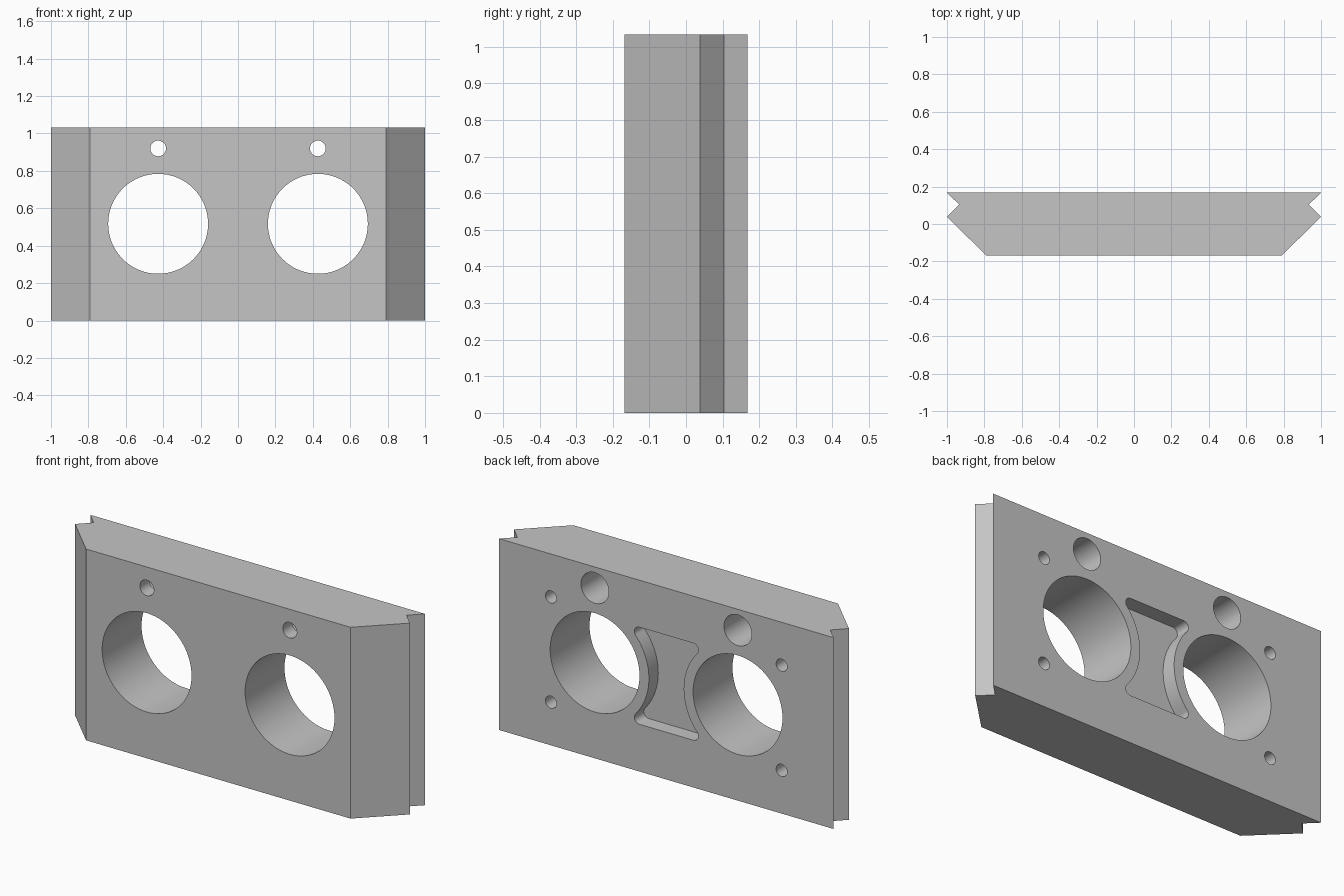
import bpy, bmesh, math

cube = bpy.data.objects.get("Cube")
if cube:
    bpy.data.objects.remove(cube, do_unlink=True)

HEIGHT, FRONT, BACK = 1.033, -0.168, 0.168
BORE_X, MID_Z, BORE_R = 0.427, 0.517, 0.267
SCREW_Z = 0.92

grey = bpy.data.materials.new("plain_grey")
grey.diffuse_color = (0.56, 0.56, 0.56, 1)
grey.use_nodes = True
grey.node_tree.nodes["Principled BSDF"].inputs["Base Color"].default_value = (0.56, 0.56, 0.56, 1)


def prism(name, outline, direction):
    """Extrude a closed outline of 3D points along a direction."""
    bm = bmesh.new()
    face = bm.faces.new([bm.verts.new(p) for p in outline])
    new = bmesh.ops.extrude_face_region(bm, geom=[face])["geom"]
    bmesh.ops.translate(bm, vec=direction, verts=[v for v in new if isinstance(v, bmesh.types.BMVert)])
    bmesh.ops.recalc_face_normals(bm, faces=bm.faces)
    mesh = bpy.data.meshes.new(name)
    bm.to_mesh(mesh)
    bm.free()
    mesh.materials.append(grey)
    obj = bpy.data.objects.new(name, mesh)
    bpy.context.collection.objects.link(obj)
    return obj


def arc(cx, cz, r, start, end, steps):
    return [(cx + r * math.cos(a), cz + r * math.sin(a))
            for a in (start + (end - start) * i / steps for i in range(steps + 1))]


def cut(outline, y0, y1):
    """Subtract an outline in x and z from the plate between two depths."""
    tool = prism("cutter", [(x, y0, z) for x, z in outline], (0, y1 - y0, 0))
    tool.hide_render = True
    mod = plate.modifiers.new("cut", "BOOLEAN")
    mod.operation, mod.solver, mod.object = "DIFFERENCE", "EXACT", tool
    bpy.context.view_layer.objects.active = plate
    bpy.ops.object.modifier_apply(modifier=mod.name)
    bpy.data.objects.remove(tool, do_unlink=True)


def drill(x, z, r, y0, y1, sides):
    cut(arc(x, z, r, 0, math.tau, sides)[:-1], y0, y1)


# Plate: chamfered front edges and V-notched sides
half = [(0.79, FRONT), (1.0, 0.038), (0.935, 0.104), (1.0, BACK)]
section = half + [(-x, y) for x, y in reversed(half)]
plate = prism("mounting_plate", [(x, y, 0) for x, y in section], (0, 0, HEIGHT))

# Bores, stepped screw holes and blind holes on the back
for side in (-1, 1):
    x = side * BORE_X
    drill(x, MID_Z, BORE_R, FRONT - 0.1, BACK + 0.1, 96)
    drill(x, SCREW_Z, 0.042, FRONT - 0.1, BACK + 0.1, 40)
    drill(x, SCREW_Z, 0.083, FRONT + 0.08, BACK + 0.1, 56)
    for up in (-1, 1):
        drill(side * 0.689, MID_Z + up * 0.284, 0.033, BACK - 0.2, BACK + 0.1, 32)

# Shallow back pocket: sides follow the bores, corners are rounded
RIM, TOP, FILLET = 0.323, 0.262, 0.03
cz = TOP - FILLET
cx = BORE_X - math.sqrt((RIM + FILLET) ** 2 - cz ** 2)
meet = math.atan2(-cz, BORE_X - cx)
quarter = arc(cx, cz, FILLET, math.pi / 2, meet, 10)
quarter += arc(BORE_X, 0, RIM, meet + math.pi, math.pi, 14)[1:]
right = quarter + [(x, -z) for x, z in reversed(quarter[:-1])]
outline = right + [(-x, z) for x, z in reversed(right)]
cut([(x, MID_Z + z) for x, z in outline], BACK - 0.08, BACK + 0.1)

# Smooth round walls, sharp edges
bpy.ops.object.select_all(action="DESELECT")
plate.select_set(True)
bpy.context.view_layer.objects.active = plate
bpy.ops.object.shade_smooth_by_angle(angle=math.radians(30))
